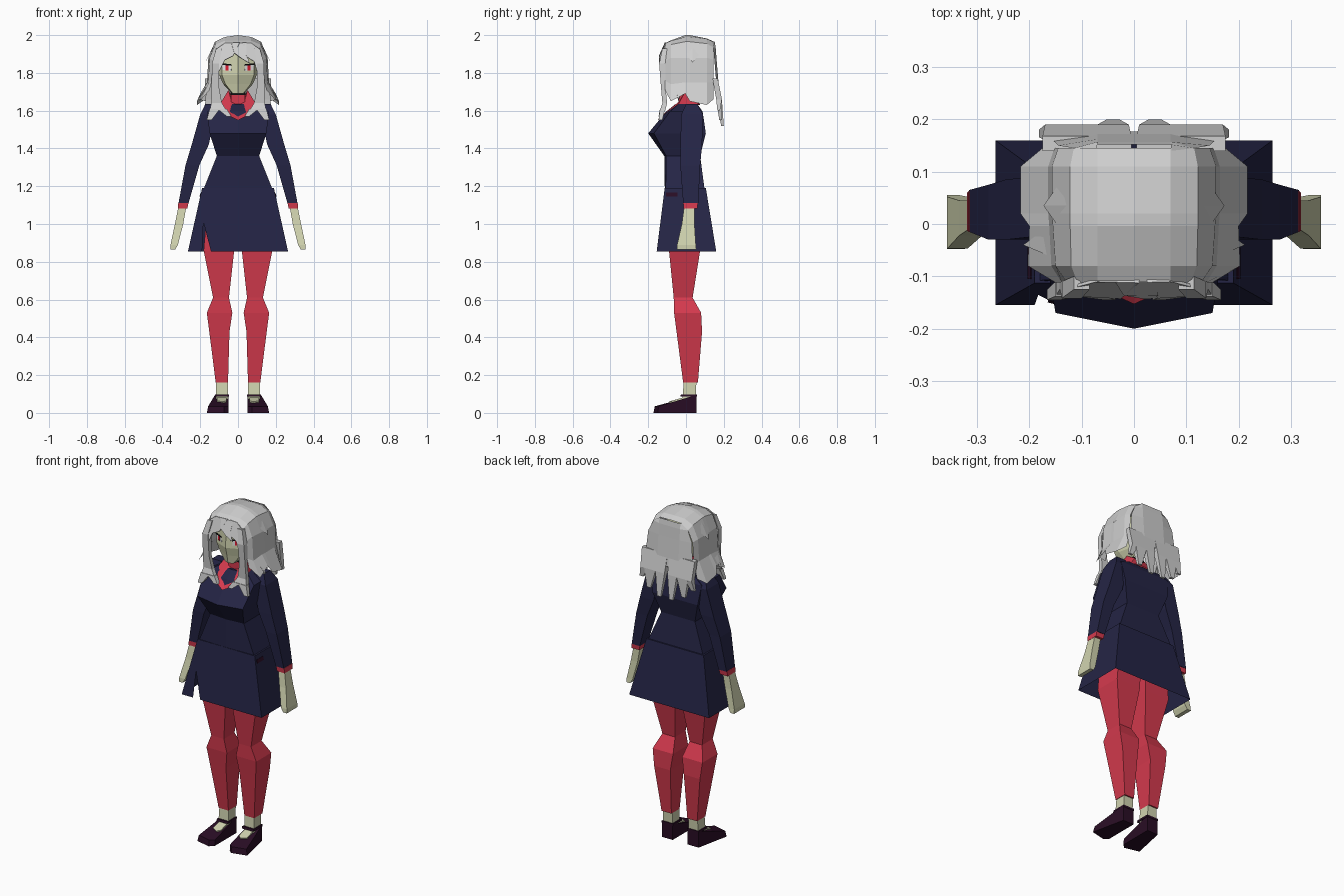
import bpy, bmesh, math


def colour(name, r, g, b):
    m = bpy.data.materials.new(name)
    m.diffuse_color = (r, g, b, 1)
    return m


NAVY = colour("navy cloth", 0.018, 0.018, 0.06)
RED = colour("red cloth", 0.66, 0.042, 0.075)
SKIN = colour("pale skin", 0.63, 0.65, 0.43)
HAIR = colour("grey hair", 0.62, 0.62, 0.62)
SHOE = colour("dark plum leather", 0.022, 0.004, 0.018)
BLACK = colour("black", 0.004, 0.004, 0.005)
WHITE = colour("eye white", 0.85, 0.85, 0.85)
IRIS = colour("eye red", 0.75, 0.01, 0.03)


def build(name, verts, faces, mat, mirror=False, thick=0):
    me = bpy.data.meshes.new(name)
    me.from_pydata(verts, [], faces)
    bm = bmesh.new()
    bm.from_mesh(me)
    bmesh.ops.recalc_face_normals(bm, faces=bm.faces)
    bm.to_mesh(me)
    bm.free()
    me.materials.append(mat)
    ob = bpy.data.objects.new(name, me)
    bpy.context.collection.objects.link(ob)
    if thick:
        s = ob.modifiers.new("thickness", 'SOLIDIFY')
        s.thickness = thick
        s.offset = 0
    if mirror:
        ob.modifiers.new("mirror", 'MIRROR').use_clip = False
    return ob


def skin_rings(name, rings, mat, mirror=False, caps=True, closed=True):
    """Join equal-length point rings into a tube or sheet."""
    n = len(rings[0])
    verts = [p for r in rings for p in r]
    faces = []
    for i in range(len(rings) - 1):
        for j in range(n if closed else n - 1):
            k = (j + 1) % n
            faces.append((i*n + j, i*n + k, (i+1)*n + k, (i+1)*n + j))
    if caps and closed:
        faces += [tuple(range(n))[::-1], tuple(range(len(verts) - n, len(verts)))]
    return build(name, verts, faces, mat, mirror)


def boxes(name, levels, mat, mirror=True):
    """Four-sided limb from levels of (z, x0, x1, y0, y1)."""
    return skin_rings(name, [[(a, c, z), (b, c, z), (b, d, z), (a, d, z)]
                             for z, a, b, c, d in levels], mat, mirror)


def plate(name, pts, mat, mirror=False, thick=0.004):
    return build(name, pts, [tuple(range(len(pts)))], mat, mirror, thick)


# --- legs, ankles and shoes
boxes("leggings", [(0.16, .053, .118, -.015, .063), (0.43, .045, .152, -.05, .085),
                   (0.53, .03, .165, -.063, .08), (0.61, .048, .132, -.065, .035),
                   (0.86, .02, .182, -.09, .075), (1.0, .015, .17, -.09, .075)], RED)
boxes("ankle", [(0.05, .053, .118, -.02, .05), (0.165, .053, .115, -.012, .055)], SKIN)
sole = [(.05, .055, 0), (.05, -.15, 0), (.075, -.172, 0), (.165, -.15, 0), (.122, .055, 0)]
upper = [(.05, .055, .095), (.05, -.145, .035), (.075, -.165, .035), (.158, -.145, .035), (.122, .055, .095)]
skin_rings("shoe", [sole, upper], SHOE, True)
plate("instep", [(.06, .0, .082), (.06, -.075, .060), (.08, -.09, .056),
                 (.112, -.075, .060), (.112, 0, .082)], SKIN, True, .008)
boxes("shoe_strap", [(.086, .047, .123, -.03, .057), (.098, .047, .121, -.027, .057)], SHOE)

# --- skirt with a slit in its front
HEM, TOP = 0.855, 1.19


def front(x, z):
    return (x, -.155 + (z - HEM) / (TOP - HEM) * .042, z)


sv = [front(-.19, TOP), front(-.265, HEM), front(-.19, HEM), front(-.183, 1.01),
      front(-.143, HEM), front(.265, HEM), front(.19, TOP),
      (.19, .105, TOP), (.265, .16, HEM), (-.265, .16, HEM), (-.19, .105, TOP)]
build("skirt", sv, [(0, 1, 2, 3, 4, 5, 6), (6, 5, 8, 7), (7, 8, 9, 10), (10, 9, 1, 0),
                    (0, 6, 7, 10)], NAVY)
plate("pocket_trim", [(.196, -.105, 1.165), (.202, -.105, 1.145), (.202, -.045, 1.145),
                      (.196, -.045, 1.165)], SHOE, True)

# --- jacket body: levels of (z, half width, centre front, side front, back)
skin_rings("jacket", [[(0, c, z), (w, f, z), (w, b, z), (0, b, z), (-w, b, z), (-w, f, z)]
                      for z, w, c, f, b in [(1.17, .188, -.112, -.108, .1),
                                            (1.36, .112, -.115, -.105, .075),
                                            (1.48, .15, -.2, -.17, .105),
                                            (1.595, .165, -.105, -.085, .088),
                                            (1.635, .09, -.055, -.04, .06)]], NAVY)

# --- arms
boxes("sleeve", [(1.11, .262, .315, -.015, .065), (1.31, .205, .278, -.03, .075),
                 (1.42, .155, .245, -.03, .085), (1.58, .12, .2, -.025, .09),
                 (1.635, .11, .172, 0, .06)], NAVY)
boxes("cuff", [(1.082, .268, .319, -.013, .06), (1.112, .262, .316, -.015, .063)], RED)
boxes("hand", [(.865, .333, .357, -.048, .055), (.89, .318, .357, -.047, .052),
               (1.0, .29, .334, -.022, .045), (1.09, .274, .316, -.01, .045)], SKIN)

# --- neck and collar
boxes("neck", [(1.6, -.036, .036, -.04, .035), (1.685, -.036, .036, -.04, .035)], RED, False)
boxes("choker", [(1.683, -.039, .039, -.043, .038), (1.695, -.039, .039, -.043, .038)], BLACK, False)
boxes("upper_neck", [(1.69, -.034, .034, -.036, .034), (1.77, -.034, .034, -.036, .034)], SKIN, False)
skin_rings("collar", [[(0, -.04, 1.63), (.035, -.035, 1.65), (.05, 0, 1.71), (.035, .05, 1.68), (0, .06, 1.66)],
                      [(0, -.153, 1.55), (.055, -.128, 1.575), (.095, -.04, 1.635), (.075, .065, 1.63),
                       (0, .075, 1.63)]], RED, True, closed=False)

# --- head: levels of (z, half width, front, back)
skin_rings("head", [[(0, f, z), (.85*w, f + .35*w, z), (w, f + .07, z), (.7*w, b, z),
                     (-.7*w, b, z), (-w, f + .07, z), (-.85*w, f + .35*w, z)]
                    for z, w, f, b in [(1.69, .032, -.095, -.01), (1.74, .078, -.105, .06),
                                       (1.79, .1, -.118, .09), (1.92, .1, -.112, .1)]], SKIN)


def on_face(x, z, lift):
    return (x, -.116 + .41 * x - lift, z)


# eyes as thin layered plates
for part, mat, lift, outline in [
        ("eye_white", WHITE, .003, [(.035, 1.81), (.08, 1.815), (.086, 1.842), (.038, 1.842)]),
        ("iris", IRIS, .006, [(.05, 1.812), (.066, 1.812), (.066, 1.838), (.05, 1.838)]),
        ("upper_lash", BLACK, .008, [(.03, 1.838), (.088, 1.842), (.088, 1.85), (.038, 1.847)])]:
    plate(part, [on_face(x, z, lift) for x, z in outline], mat, True, .002)

# --- hair shell: sections front to back, each a half profile of (x, z)
sections = [
    (-.112, [(.07, 1.955), (.108, 1.925), (.128, 1.86), (.138, 1.76), (.15, 1.71)]),
    (-.08, [(.07, 1.97), (.12, 1.95), (.15, 1.88), (.158, 1.74), (.203, 1.65)]),
    (-.004, [(.07, 1.99), (.122, 1.965), (.155, 1.88), (.162, 1.75), (.2, 1.69)]),
    (.02, [(.07, 1.99), (.122, 1.965), (.157, 1.88), (.164, 1.75), (.217, 1.65)]),
    (.11, [(.07, 1.98), (.122, 1.955), (.157, 1.88), (.164, 1.75), (.217, 1.63)]),
    (.145, [(.07, 1.965), (.115, 1.935), (.145, 1.87), (.152, 1.75), (.175, 1.66)])]
skin_rings("hair_shell", [[(-x, y, z) for x, z in half[::-1]] +
                          [(0, y, half[0][1] + (.01 if -.05 < y < .05 else .002))] +
                          [(x, y, z) for x, z in half] for y, half in sections], HAIR, closed=False)
skin_rings("hair_back", [[(-x, y, z), (-.07, y + .012, z), (.07, y + .012, z), (x, y, z)]
                         for x, y, z in [(.072, .14, 1.966), (.115, .145, 1.935), (.145, .15, 1.87),
                                         (.155, .16, 1.75), (.14, .165, 1.7)]], HAIR, closed=False)
# hanging back locks: (left, right, tip x, tip y, tip z)
for i, (a, b, tx, ty, tz) in enumerate([(.005, .075, .04, .2, 1.52), (.065, .15, .115, .19, 1.55),
                                        (.12, .175, .17, .18, 1.60)]):
    boxes(f"back_lock_{i + 1}", [(1.77, a, b, .14, .168), (1.66, a + .005, b - .005, .16, .19),
                                 (tz, tx - .012, tx + .012, ty - .014, ty)], HAIR)

# front locks flaring into two points
boxes("front_lock", [(1.93, .085, .115, -.125, -.1), (1.85, .1, .138, -.142, -.11),
                     (1.72, .1, .14, -.132, -.108), (1.64, .085, .142, -.125, -.1),
                     (1.6, .06, .15, -.138, -.11)], HAIR)
boxes("lock_tip_inner", [(1.61, .06, .11, -.138, -.11), (1.57, .035, .06, -.145, -.125)], HAIR)
boxes("lock_tip_outer", [(1.61, .095, .15, -.138, -.11), (1.55, .14, .166, -.145, -.125)], HAIR)


# fringe sheets hanging from the front of the shell
def fringe(name, outline):
    plate(name, [(x, -.108 - min(.034, (1.965 - z) * .45) + abs(x) * .06, z) for x, z in outline],
          HAIR, thick=.006)


fringe("fringe_left", [(-.108, 1.93), (-.07, 1.957), (.01, 1.96), (-.025, 1.89), (-.07, 1.868),
                       (-.098, 1.81), (-.128, 1.84)])
fringe("fringe_middle", [(-.035, 1.957), (.045, 1.957), (.045, 1.9), (.062, 1.85), (.02, 1.875), (-.02, 1.905)])
fringe("fringe_right", [(.025, 1.96), (.07, 1.957), (.108, 1.93), (.128, 1.84), (.1, 1.81),
                        (.085, 1.86), (.045, 1.885)])

# flicked tufts on the sides
build("side_tuft", [(.12, .035, 1.965), (.148, 0, 1.9), (.148, .07, 1.9), (.173, .035, 1.855)],
      [(0, 1, 3), (0, 3, 2), (1, 2, 3)], HAIR, True)
build("outer_flick", [(.165, -.06, 1.73), (.17, -.01, 1.73), (.17, -.04, 1.65), (.212, -.04, 1.66)],
      [(0, 1, 3), (0, 3, 2), (1, 2, 3)], HAIR, True)
